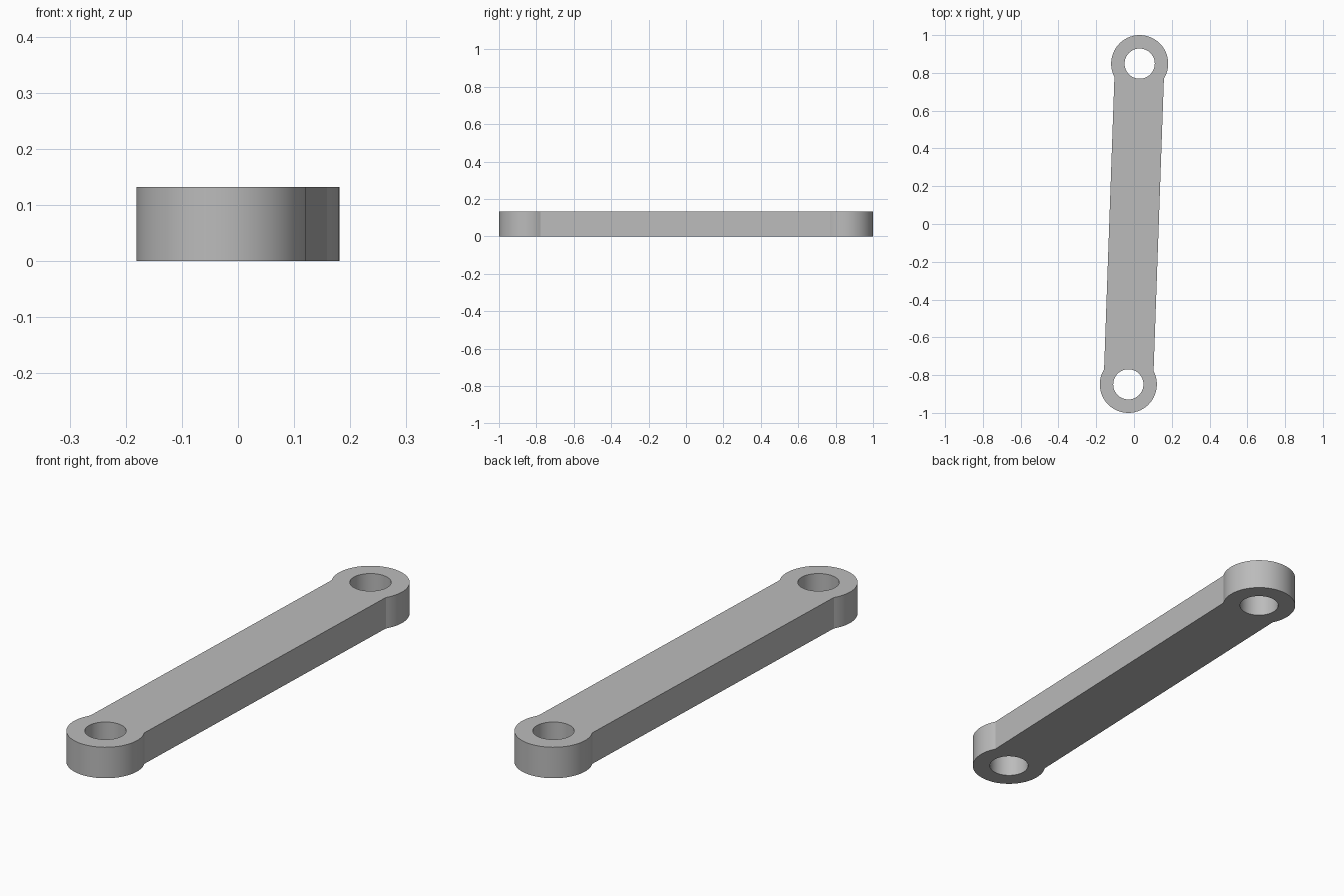
import bpy, bmesh, math
from mathutils import Vector, Matrix

cube = bpy.data.objects.get("Cube")
if cube:
    bpy.data.objects.remove(cube, do_unlink=True)

HEIGHT = 0.132
END_RADIUS = 0.151
HOLE_RADIUS = 0.08
BAR_HALF_WIDTH = 0.131
END_CENTRE = Vector((0.03, 0.849, 0))

grey = bpy.data.materials.new("plain grey")
grey.use_nodes = True
colour = (0.5, 0.5, 0.5, 1)
grey.diffuse_color = colour
grey.node_tree.nodes["Principled BSDF"].inputs["Base Color"].default_value = colour


def arc(centre, radius, start, end, steps):
    """Points along an arc, both ends included."""
    angles = (start + (end - start) * i / steps for i in range(steps + 1))
    return [centre + Vector((math.cos(a), math.sin(a), 0)) * radius for a in angles]


def add_loop(bm, points):
    verts = [bm.verts.new(p) for p in points]
    for a, b in zip(verts, verts[1:] + verts[:1]):
        bm.edges.new((a, b))


# Outline: two round ends, cut where they meet the straight bar
axis = math.atan2(END_CENTRE.y, END_CENTRE.x)
sweep = math.pi - math.asin(BAR_HALF_WIDTH / END_RADIUS)
bm = bmesh.new()
outline = []
for centre, facing in ((END_CENTRE, axis), (-END_CENTRE, axis + math.pi)):
    outline += arc(centre, END_RADIUS, facing - sweep, facing + sweep, 48)
    add_loop(bm, arc(centre, HOLE_RADIUS, 0, math.tau, 48)[:-1])
add_loop(bm, outline)

# Fill around the pin holes and raise to a solid plate
bmesh.ops.triangle_fill(bm, edges=bm.edges[:], use_beauty=True, normal=(0, 0, 1))
raised = bmesh.ops.extrude_face_region(bm, geom=bm.faces[:])
top = [v for v in raised["geom"] if isinstance(v, bmesh.types.BMVert)]
bmesh.ops.translate(bm, verts=top, vec=(0, 0, HEIGHT))
bmesh.ops.recalc_face_normals(bm, faces=bm.faces[:])
bmesh.ops.dissolve_limit(bm, angle_limit=0.001, verts=bm.verts[:], edges=bm.edges[:])

mesh = bpy.data.meshes.new("link_bar")
bm.to_mesh(mesh)
bm.free()
mesh.materials.append(grey)
link_bar = bpy.data.objects.new("link_bar", mesh)
bpy.context.collection.objects.link(link_bar)

# Smooth round walls, crisp rims and notches
bpy.ops.object.select_all(action="DESELECT")
link_bar.select_set(True)
bpy.context.view_layer.objects.active = link_bar
bpy.ops.object.shade_smooth_by_angle(angle=math.radians(20))
